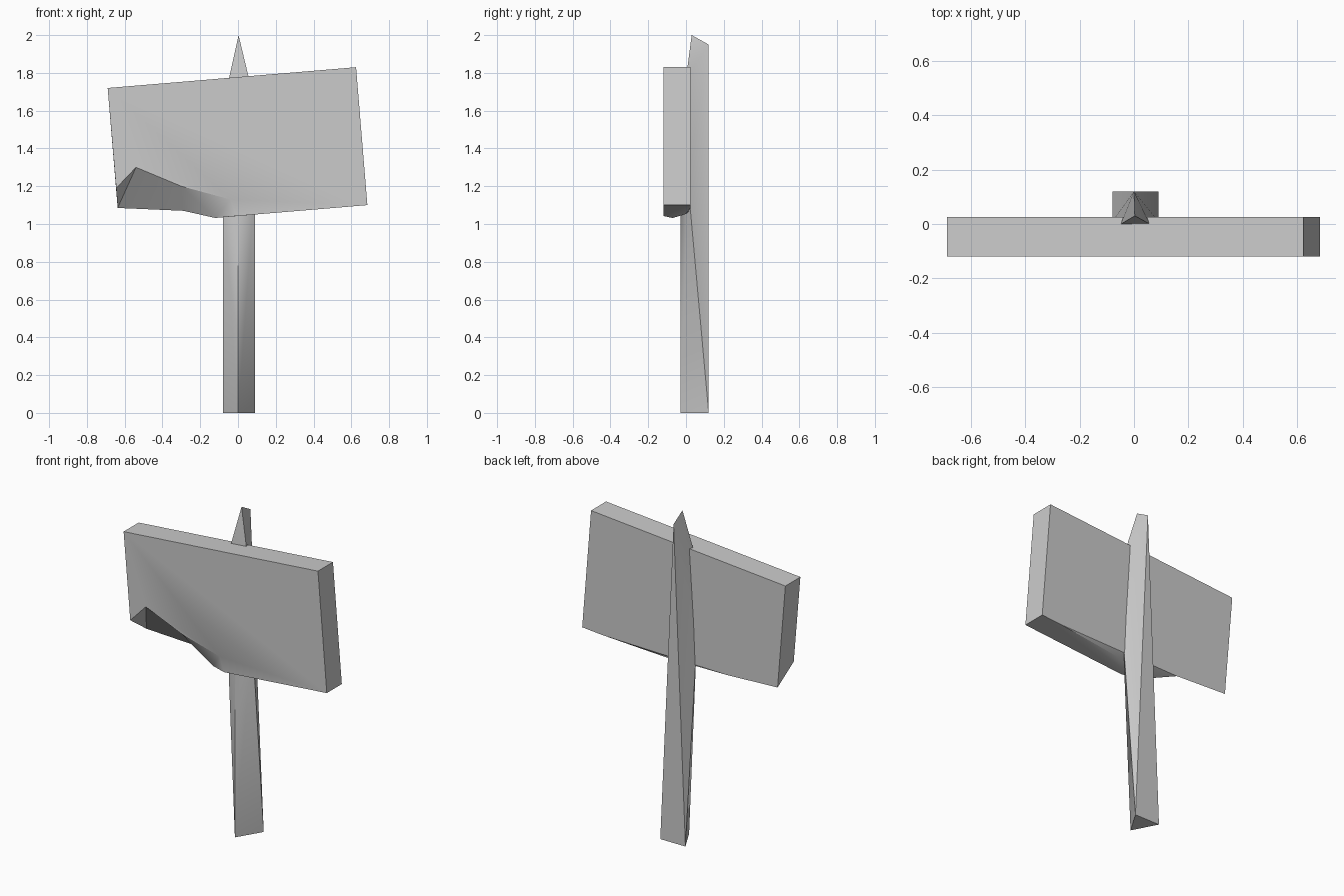
import bpy
import bmesh
import math

cube = bpy.data.objects.get("Cube")
if cube:
    bpy.data.objects.remove(cube, do_unlink=True)

grey = bpy.data.materials.new("light_grey")
grey.use_nodes = True
colour = (0.6, 0.6, 0.6, 1)
grey.diffuse_color = colour
grey.node_tree.nodes["Principled BSDF"].inputs["Base Color"].default_value = colour


def build(name, points, faces, angle):
    """Make a mesh from named points and faces spelled with those names."""
    bm = bmesh.new()
    verts = {key: bm.verts.new(co) for key, co in points.items()}
    for face in faces.split():
        bm.faces.new([verts[key] for key in face])
    bmesh.ops.recalc_face_normals(bm, faces=bm.faces)
    mesh = bpy.data.meshes.new(name)
    bm.to_mesh(mesh)
    bm.free()
    obj = bpy.data.objects.new(name, mesh)
    bpy.context.collection.objects.link(obj)
    mesh.materials.append(grey)
    bpy.ops.object.select_all(action='DESELECT')
    obj.select_set(True)
    bpy.context.view_layer.objects.active = obj
    bpy.ops.object.shade_smooth_by_angle(angle=math.radians(angle))
    return obj


# Tilted board: capitals on the front face, small letters on the back,
# m and n on the broken lower edge
front, back = -0.12, 0.025
board = {
    "P": (-0.69, front, 1.72), "Q": (0.625, front, 1.83), "R": (0.685, front, 1.10),
    "E": (-0.01, front, 1.042), "D": (-0.04, front, 1.13), "C": (-0.30, front, 1.20),
    "B": (-0.54, front, 1.30), "A": (-0.645, front, 1.19),
    "p": (-0.69, back, 1.72), "q": (0.625, back, 1.83), "r": (0.685, back, 1.10),
    "h": (0.55, back, 1.089), "g": (-0.29, back, 1.07), "f": (-0.637, back, 1.085),
    "m": (-0.12, -0.07, 1.032), "n": (0.12, 0.0, 1.053),
}
build("sign_board", board,
      "PQREDCBA pqrhgf PQqp QRrq PAfp REmnhr ABf BCgf CDmg DEm mng nhg", 35)

# Split post: triangular foot twisting into a pointed top
post = {
    "F": (0, -0.03, 0), "M": (0, -0.03, 1.12),
    "T": (0, 0.12, 1.95), "A": (0.003, 0.03, 2.0),
}
for left, right, x, y, z in (("b", "B", 0.085, 0.12, 0),
                             ("s", "S", 0.085, 0.01, 1.22),
                             ("c", "C", 0.053, 0.0, 1.77)):
    post[left] = (0.005 + x, y, z)
    post[right] = (0.005 - x, y, z)
build("post", post,
      "FbB bBT bsT BST scT SCT cAT CAT cCA bFs BFS FMs FMS sMc SMC McC", 50)
